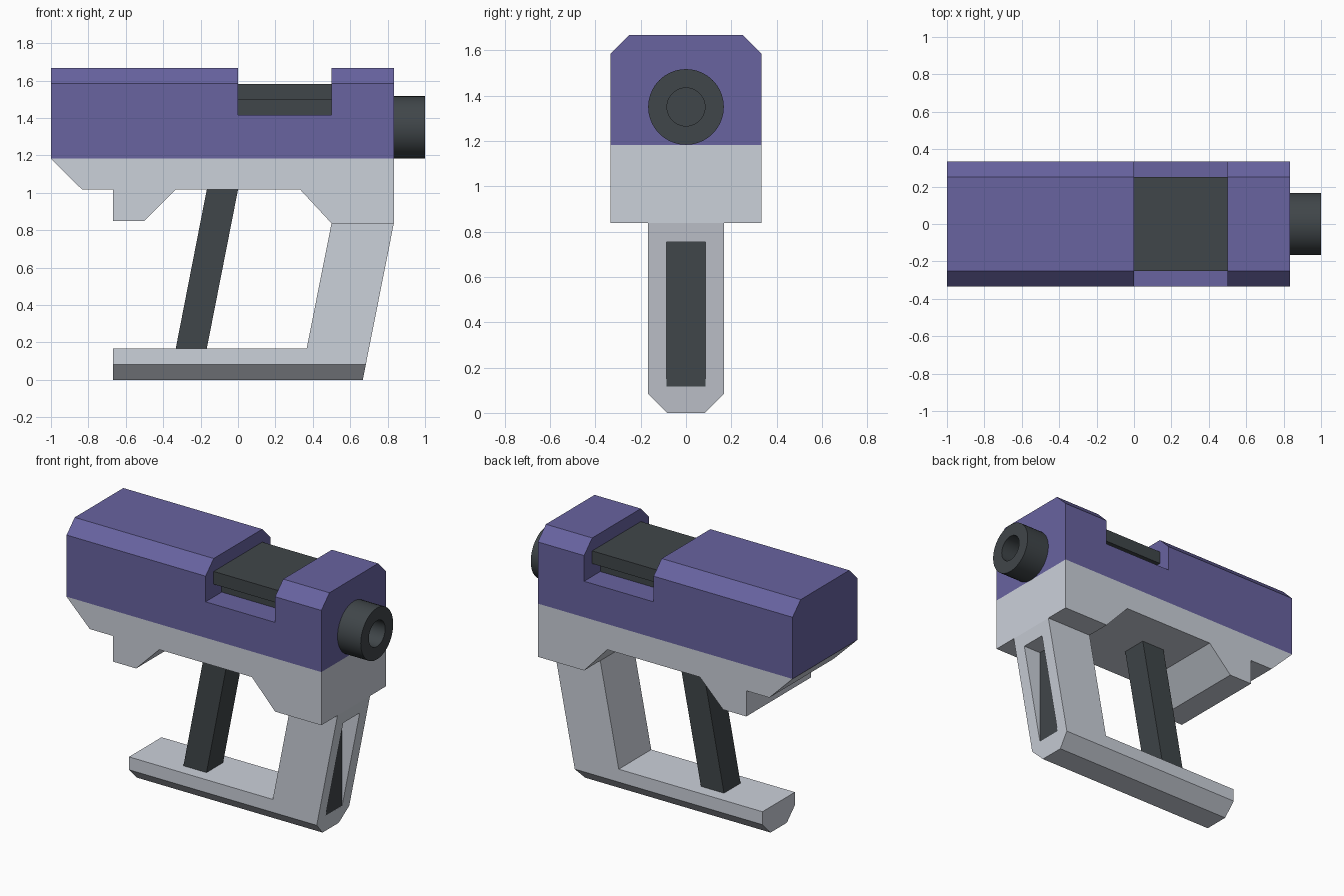
import bpy, bmesh, math

cube = bpy.data.objects.get("Cube")
if cube:
    bpy.data.objects.remove(cube, do_unlink=True)


def material(name, color):
    m = bpy.data.materials.new(name)
    m.use_nodes = True
    m.diffuse_color = (*color, 1)
    m.node_tree.nodes["Principled BSDF"].inputs["Base Color"].default_value = (*color, 1)
    return m


PURPLE = material("muted purple", (0.138, 0.125, 0.352))
GREY = material("light grey", (0.6, 0.635, 0.7))
DARK = material("dark charcoal", (0.051, 0.061, 0.067))


def finish(name, bm, mat):
    bmesh.ops.recalc_face_normals(bm, faces=bm.faces[:])
    mesh = bpy.data.meshes.new(name)
    bm.to_mesh(mesh)
    bm.free()
    mesh.materials.append(mat)
    obj = bpy.data.objects.new(name, mesh)
    bpy.context.collection.objects.link(obj)
    return obj


def prism(name, profile, half_width, mat, chamfer_z=None):
    """Side profile (x, z) extruded across y; lengthwise edges at chamfer_z are cut."""
    bm = bmesh.new()
    face = bm.faces.new([bm.verts.new((x, -half_width, z)) for x, z in profile])
    out = bmesh.ops.extrude_face_region(bm, geom=[face])
    new = [v for v in out["geom"] if isinstance(v, bmesh.types.BMVert)]
    bmesh.ops.translate(bm, verts=new, vec=(0, 2 * half_width, 0))
    bmesh.ops.recalc_face_normals(bm, faces=bm.faces[:])
    if chamfer_z is not None:
        edges = [e for e in bm.edges
                 if all(abs(v.co.z - chamfer_z) < 1e-4 for v in e.verts)
                 and abs(e.verts[0].co.y - e.verts[1].co.y) < 1e-4]
        bmesh.ops.bevel(bm, geom=edges, offset=0.083, offset_type='OFFSET',
                        segments=1, affect='EDGES', clamp_overlap=False)
    return finish(name, bm, mat)


def box(name, x0, x1, z0, z1, half_width, mat):
    return prism(name, [(x0, z0), (x1, z0), (x1, z1), (x0, z1)], half_width, mat)


# Upper slide with the open ejection notch
prism("slide", [(-1, 1.183), (0.833, 1.183), (0.833, 1.667), (0.5, 1.667),
                (0.5, 1.417), (0, 1.417), (0, 1.667), (-1, 1.667)],
      0.333, PURPLE, chamfer_z=1.667)

# Stepped block inside the notch
box("chamber_base", 0, 0.5, 1.417, 1.5, 0.167, DARK)
box("chamber_top", 0, 0.5, 1.5, 1.583, 0.25, DARK)

# Lower frame
prism("frame", [(-1, 1.183), (-0.833, 1.017), (-0.667, 1.017), (-0.667, 0.85),
                (-0.5, 0.85), (-0.333, 1.017), (0.333, 1.017), (0.5, 0.837),
                (0.833, 0.837), (0.833, 1.183)], 0.333, GREY)

# Grip and foot in one piece, with a pocket cut into the sloping end
grip = prism("grip", [(0.5, 0.837), (0.367, 0.167), (-0.667, 0.167), (-0.667, 0),
                      (0.667, 0), (0.833, 0.837)], 0.167, GREY, chamfer_z=0)
cutter = box("pocket_cutter", 0.688, 0.9, 0.117, 0.753, 0.085, GREY)
cutter.hide_render = True
cut = grip.modifiers.new("pocket", 'BOOLEAN')
cut.operation = 'DIFFERENCE'
cut.solver = 'EXACT'
cut.object = cutter
bpy.context.view_layer.objects.active = grip
bpy.ops.object.modifier_apply(modifier=cut.name)
bpy.data.objects.remove(cutter, do_unlink=True)
box("pocket_panel", 0.685, 0.69, 0.117, 0.753, 0.085, DARK)

# Slanted bar between foot and frame
prism("front_bar", [(-0.333, 0.167), (-0.167, 0.167), (0, 1.017), (-0.167, 1.017)],
      0.085, DARK)

# Hollow muzzle, turned around the x axis
bm = bmesh.new()
outline = [(0.833, 0.167), (1, 0.167), (1, 0.084), (0.84, 0.084), (0.84, 0)]
verts = [bm.verts.new((x, 0, 1.35 + r)) for x, r in outline]
edges = [bm.edges.new(pair) for pair in zip(verts, verts[1:])]
bmesh.ops.spin(bm, geom=verts + edges, cent=(0, 0, 1.35), axis=(1, 0, 0),
               angle=math.tau, steps=40)
bmesh.ops.remove_doubles(bm, verts=bm.verts[:], dist=1e-4)
muzzle = finish("muzzle", bm, DARK)
bpy.ops.object.select_all(action='DESELECT')
muzzle.select_set(True)
bpy.context.view_layer.objects.active = muzzle
bpy.ops.object.shade_smooth_by_angle(angle=math.radians(35))
